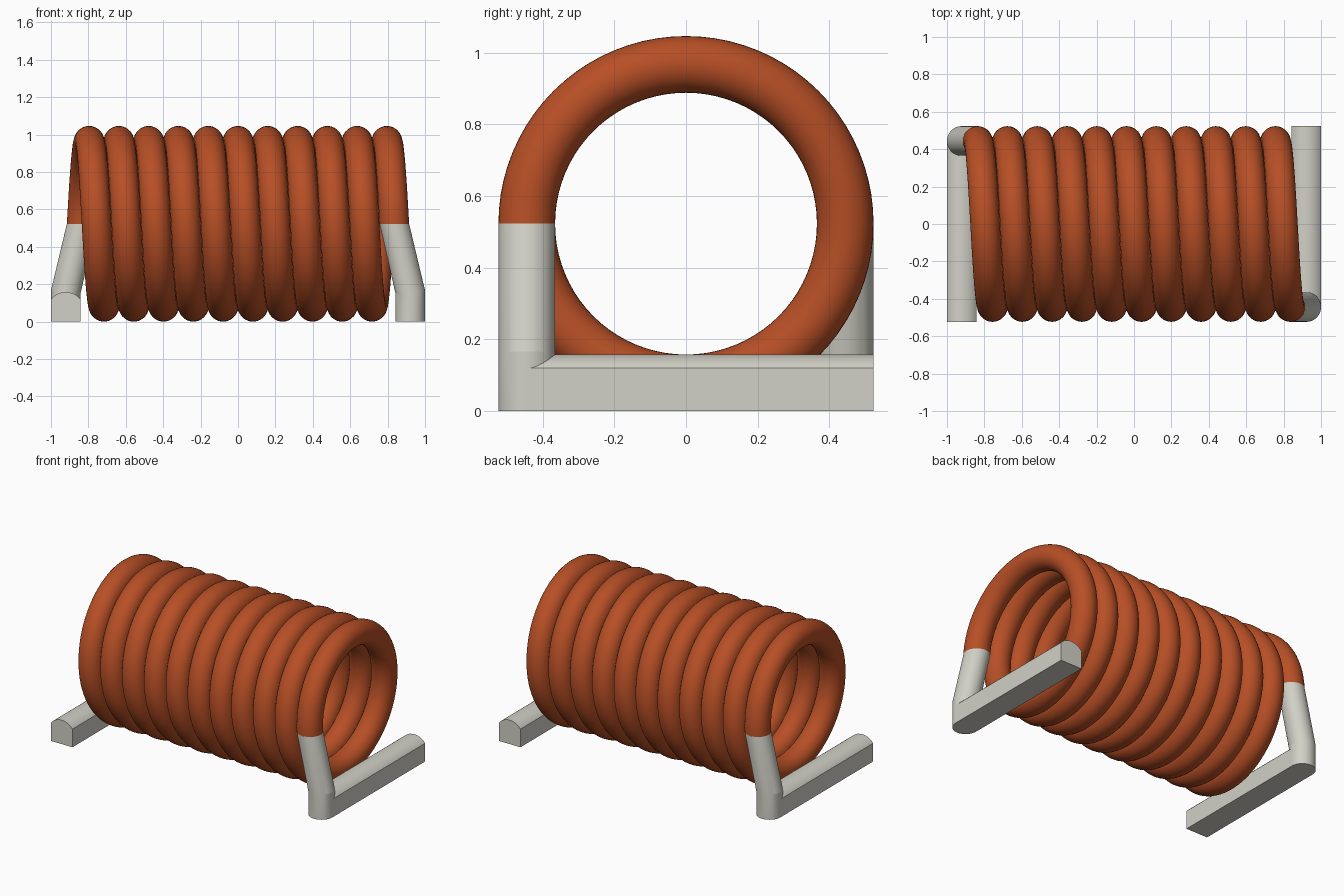
import bpy, bmesh, math

if "Cube" in bpy.data.objects:
    bpy.data.objects.remove(bpy.data.objects["Cube"], do_unlink=True)

WIRE = 0.079          # wire radius
COIL = 0.444          # radius of the winding's centre line
AXIS_Z = 0.523        # height of the winding axis
END_X = 0.836         # where the winding meets each lead
FOOT_X = 0.921        # centre of each foot
FOOT_Z = 0.158        # top of each foot
TURNS = 10.5


def material(name, color):
    mat = bpy.data.materials.new(name)
    mat.use_nodes = True
    mat.diffuse_color = color
    bsdf = next(n for n in mat.node_tree.nodes if n.type == "BSDF_PRINCIPLED")
    bsdf.inputs["Base Color"].default_value = color
    return mat


def loft(name, rings, mat, angle):
    """Skin a list of closed point loops and cap both ends."""
    bm = bmesh.new()
    loops = [[bm.verts.new(p) for p in ring] for ring in rings]
    n = len(loops[0])
    for a, b in zip(loops, loops[1:]):
        for i in range(n):
            j = (i + 1) % n
            bm.faces.new((a[i], a[j], b[j], b[i]))
    bm.faces.new(loops[0])
    bm.faces.new(loops[-1])
    bmesh.ops.recalc_face_normals(bm, faces=bm.faces)
    mesh = bpy.data.meshes.new(name)
    bm.to_mesh(mesh)
    bm.free()
    mesh.materials.append(mat)
    obj = bpy.data.objects.new(name, mesh)
    bpy.context.collection.objects.link(obj)
    bpy.ops.object.select_all(action="DESELECT")
    obj.select_set(True)
    bpy.context.view_layer.objects.active = obj
    bpy.ops.object.shade_smooth_by_angle(angle=math.radians(angle))
    return obj


def circle(n):
    return [(math.cos(2 * math.pi * i / n), math.sin(2 * math.pi * i / n)) for i in range(n)]


copper = material("copper", (0.474, 0.078, 0.019, 1))
tin = material("tinned metal", (0.644, 0.638, 0.571, 1))

# Helical winding: starts at the back, goes over the top, ends at the front
steps = int(TURNS * 80)
rings = []
for s in range(steps + 1):
    t = 2 * math.pi * TURNS * s / steps
    x = -END_X + 2 * END_X * s / steps
    rings.append([(x + WIRE * v,
                   (COIL + WIRE * u) * math.cos(t),
                   AXIS_Z + (COIL + WIRE * u) * math.sin(t)) for u, v in circle(36)])
loft("winding", rings, copper, 30)

# Foot cross-section: flat bottom and sides, shallow arched top
SIDE_Z = 0.12
rise = FOOT_Z - SIDE_Z
arc_r = (WIRE ** 2 + rise ** 2) / (2 * rise)
half = math.asin(WIRE / arc_r)
profile = [(-WIRE, 0), (WIRE, 0)]
for i in range(17):
    a = half - 2 * half * i / 16
    profile.append((arc_r * math.sin(a), FOOT_Z - arc_r + arc_r * math.cos(a)))

# The two ends are the same, turned half a turn about z
for side, k in (("left", 1), ("right", -1)):
    # Bent lead: slanted down from the winding, mitred, then vertical
    lead = [[(k * (cx + WIRE * u), k * (-COIL + WIRE * v), z + tilt * u) for u, v in circle(64)]
            for cx, z, tilt in ((END_X, AXIS_Z, 0), (FOOT_X, FOOT_Z, 0.009), (FOOT_X, 0, 0))]
    loft(side + "_lead", lead, tin, 10)
    # Long foot running under the end of the winding
    foot = [[(k * (FOOT_X + u), k * y, z) for u, z in profile] for y in (-COIL, COIL + WIRE)]
    loft(side + "_foot", foot, tin, 20)
